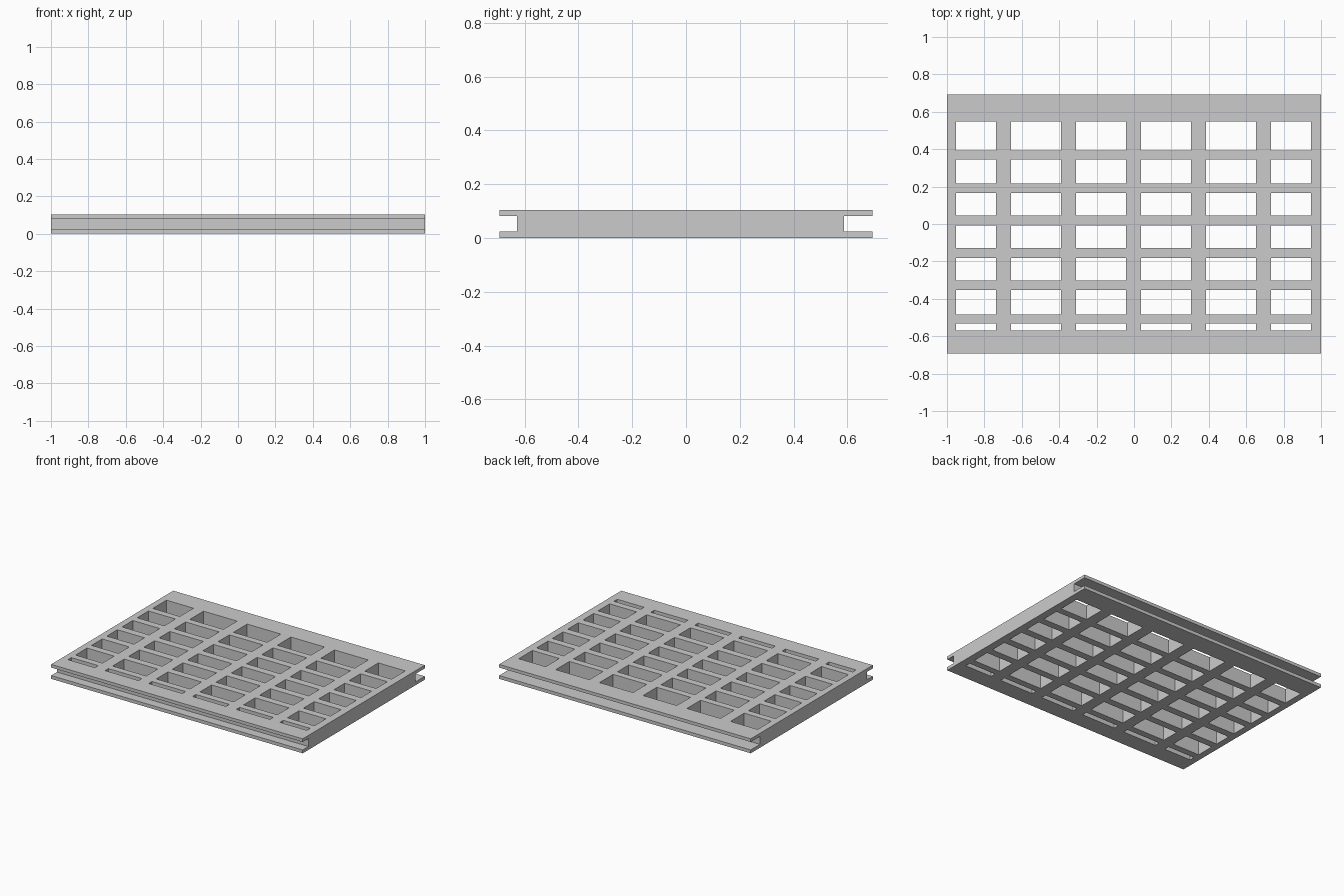
import bpy
import bmesh
from mathutils import Matrix, Vector

cube = bpy.data.objects.get("Cube")
if cube:
    bpy.data.objects.remove(cube, do_unlink=True)

HALF_X, HALF_Y, HEIGHT = 1.0, 0.693, 0.104
GROOVE_LOW, GROOVE_HIGH = 0.024, 0.081
GROOVE_FRONT, GROOVE_BACK = -0.628, 0.588

# Openings as (start, end) across the width and the depth
COLUMNS = [(-0.953, -0.738), (-0.658, -0.391), (-0.311, -0.043),
           (0.037, 0.304), (0.384, 0.652), (0.732, 0.946)]
ROWS = [(-0.57, -0.532), (-0.484, -0.353), (-0.302, -0.181), (-0.128, -0.008),
        (0.045, 0.166), (0.217, 0.345), (0.393, 0.548)]


def mesh_object(name, bm):
    bmesh.ops.recalc_face_normals(bm, faces=bm.faces)
    mesh = bpy.data.meshes.new(name)
    bm.to_mesh(mesh)
    bm.free()
    obj = bpy.data.objects.new(name, mesh)
    bpy.context.collection.objects.link(obj)
    return obj


# Panel: side profile with a groove along the front and back edges, swept in x
profile = [(-HALF_Y, 0), (HALF_Y, 0),
           (HALF_Y, GROOVE_LOW), (GROOVE_BACK, GROOVE_LOW),
           (GROOVE_BACK, GROOVE_HIGH), (HALF_Y, GROOVE_HIGH),
           (HALF_Y, HEIGHT), (-HALF_Y, HEIGHT),
           (-HALF_Y, GROOVE_HIGH), (GROOVE_FRONT, GROOVE_HIGH),
           (GROOVE_FRONT, GROOVE_LOW), (-HALF_Y, GROOVE_LOW)]
bm = bmesh.new()
side = bm.faces.new([bm.verts.new((-HALF_X, y, z)) for y, z in profile])
swept = bmesh.ops.extrude_face_region(bm, geom=[side])["geom"]
bmesh.ops.translate(bm, vec=(2 * HALF_X, 0, 0),
                    verts=[v for v in swept if isinstance(v, bmesh.types.BMVert)])
panel = mesh_object("grid_panel", bm)

# Cutter: one block for each opening
bm = bmesh.new()
for x0, x1 in COLUMNS:
    for y0, y1 in ROWS:
        place = Matrix.Translation(Vector(((x0 + x1) / 2, (y0 + y1) / 2, HEIGHT / 2)))
        size = Matrix.Diagonal((x1 - x0, y1 - y0, HEIGHT * 2, 1))
        bmesh.ops.create_cube(bm, size=1, matrix=place @ size)
cutter = mesh_object("opening_cutter", bm)
cutter.hide_render = True

# Cut the openings and discard the cutter
cut = panel.modifiers.new("openings", "BOOLEAN")
cut.operation = "DIFFERENCE"
cut.solver = "EXACT"
cut.object = cutter
bpy.context.view_layer.objects.active = panel
bpy.ops.object.modifier_apply(modifier=cut.name)
bpy.data.objects.remove(cutter, do_unlink=True)

# Plain grey finish
grey = bpy.data.materials.new("plain_grey")
grey.use_nodes = True
colour = (0.6, 0.6, 0.6, 1)
grey.diffuse_color = colour
grey.node_tree.nodes["Principled BSDF"].inputs["Base Color"].default_value = colour
panel.data.materials.clear()
panel.data.materials.append(grey)
